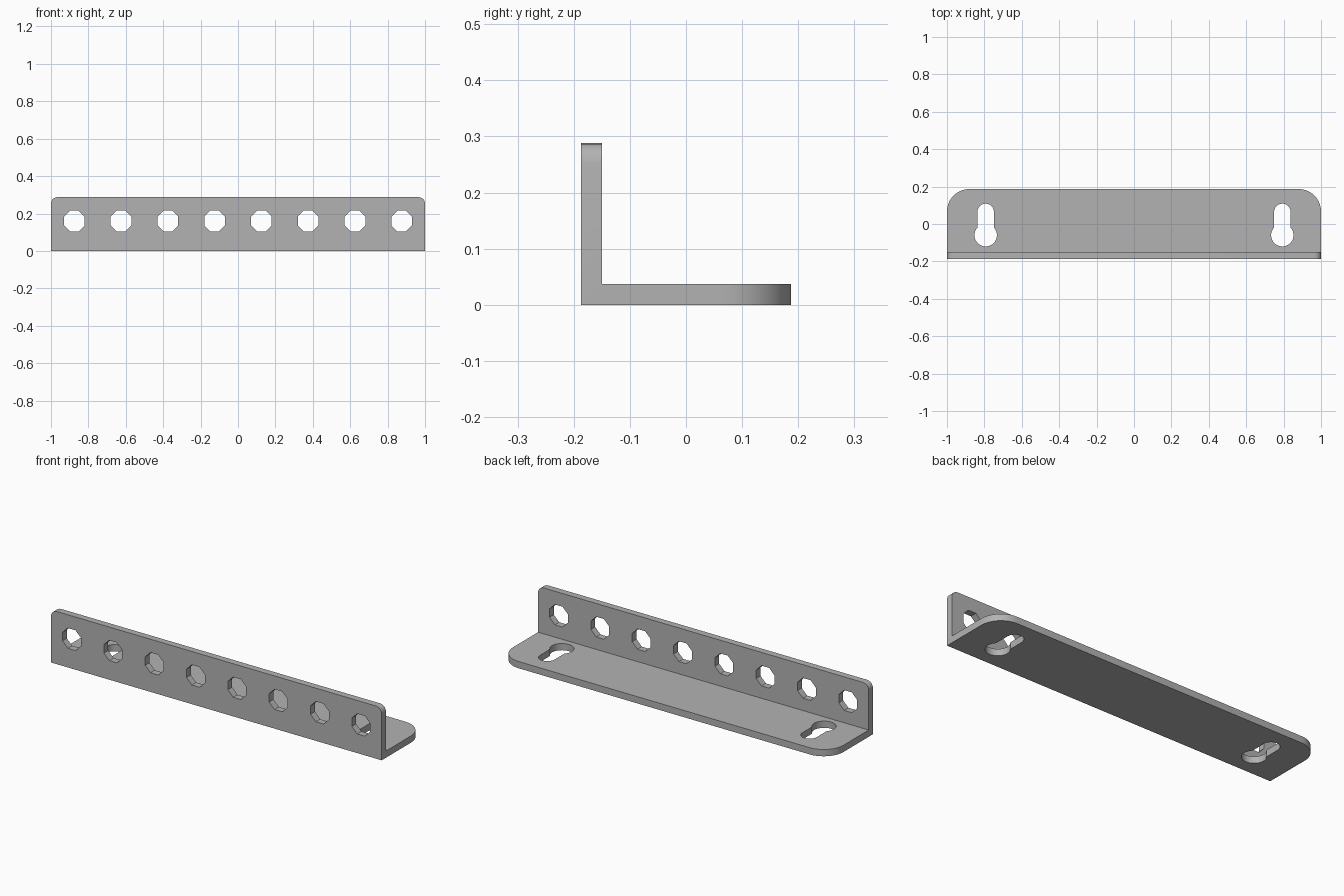
import bpy, bmesh
from math import pi, cos, sin, asin, radians
from mathutils import Vector

cube = bpy.data.objects.get("Cube")
if cube:
    bpy.data.objects.remove(cube)

FRONT, BACK, TOP, THICK = -0.187, 0.187, 0.288, 0.037

steel = bpy.data.materials.new("grey steel")
steel.use_nodes = True
steel.diffuse_color = (0.45, 0.45, 0.45, 1)
steel.node_tree.nodes["Principled BSDF"].inputs["Base Color"].default_value = (0.45, 0.45, 0.45, 1)


def add_prism(bm, points, direction):
    """Extrude a closed outline of 3D points along a direction."""
    face = bm.faces.new([bm.verts.new(p) for p in points])
    moved = bmesh.ops.extrude_face_region(bm, geom=[face])["geom"]
    verts = [v for v in moved if isinstance(v, bmesh.types.BMVert)]
    bmesh.ops.translate(bm, verts=verts, vec=Vector(direction))
    bmesh.ops.recalc_face_normals(bm, faces=bm.faces)


def make_object(name, bm):
    mesh = bpy.data.meshes.new(name)
    bm.to_mesh(mesh)
    bm.free()
    mesh.materials.append(steel)
    obj = bpy.data.objects.new(name, mesh)
    bpy.context.collection.objects.link(obj)
    return obj


def arc(cx, cy, radius, start, end, steps):
    angles = [start + (end - start) * i / steps for i in range(steps + 1)]
    return [(cx + radius * cos(a), cy + radius * sin(a)) for a in angles]


# L-shaped bar
inner = FRONT + THICK
profile = [(FRONT, 0), (BACK, 0), (BACK, THICK), (inner, THICK), (inner, TOP), (FRONT, TOP)]
bm = bmesh.new()
add_prism(bm, [(-1, y, z) for y, z in profile], (2, 0, 0))


def round_corners(axis, limit, radius, segments):
    """Round the end edges lying on the far side of one axis."""
    edges = [e for e in bm.edges
             if all(v.co[axis] > limit for v in e.verts)
             and abs(e.verts[0].co.x - e.verts[1].co.x) < 0.01]
    bmesh.ops.bevel(bm, geom=edges, offset=radius, segments=segments,
                    profile=0.5, affect='EDGES')


round_corners(2, TOP - 0.001, 0.035, 5)
round_corners(1, BACK - 0.001, 0.12, 10)
bracket = make_object("angle_bracket", bm)

# Octagonal holes through the upright flange
cut = bmesh.new()
for i in range(8):
    ring = arc(-0.875 + 0.25 * i, 0.16, 0.06, pi / 8, pi / 8 + 1.75 * pi, 7)
    add_prism(cut, [(x, FRONT - 0.05, z) for x, z in ring], (0, 0.137, 0))

# Keyhole slots through the base flange
BIG, SMALL = 0.06, 0.044
join = pi / 2 - asin(SMALL / BIG)
for x in (-0.793, 0.793):
    outline = arc(x, -0.06, BIG, pi - join, 2 * pi + join, 24)
    outline += arc(x, 0.065, SMALL, 0, pi, 12)
    add_prism(cut, [(px, py, -0.05) for px, py in outline], (0, 0, 0.137))
cutter = make_object("hole_cutter", cut)
cutter.hide_render = True

# Cut the holes and keep the finished mesh
boolean = bracket.modifiers.new("holes", 'BOOLEAN')
boolean.operation = 'DIFFERENCE'
boolean.solver = 'EXACT'
boolean.object = cutter
bpy.ops.object.select_all(action='DESELECT')
bpy.context.view_layer.objects.active = bracket
bracket.select_set(True)
bpy.ops.object.modifier_apply(modifier=boolean.name)
bpy.data.objects.remove(cutter)
bpy.ops.object.shade_smooth_by_angle(angle=radians(30))
